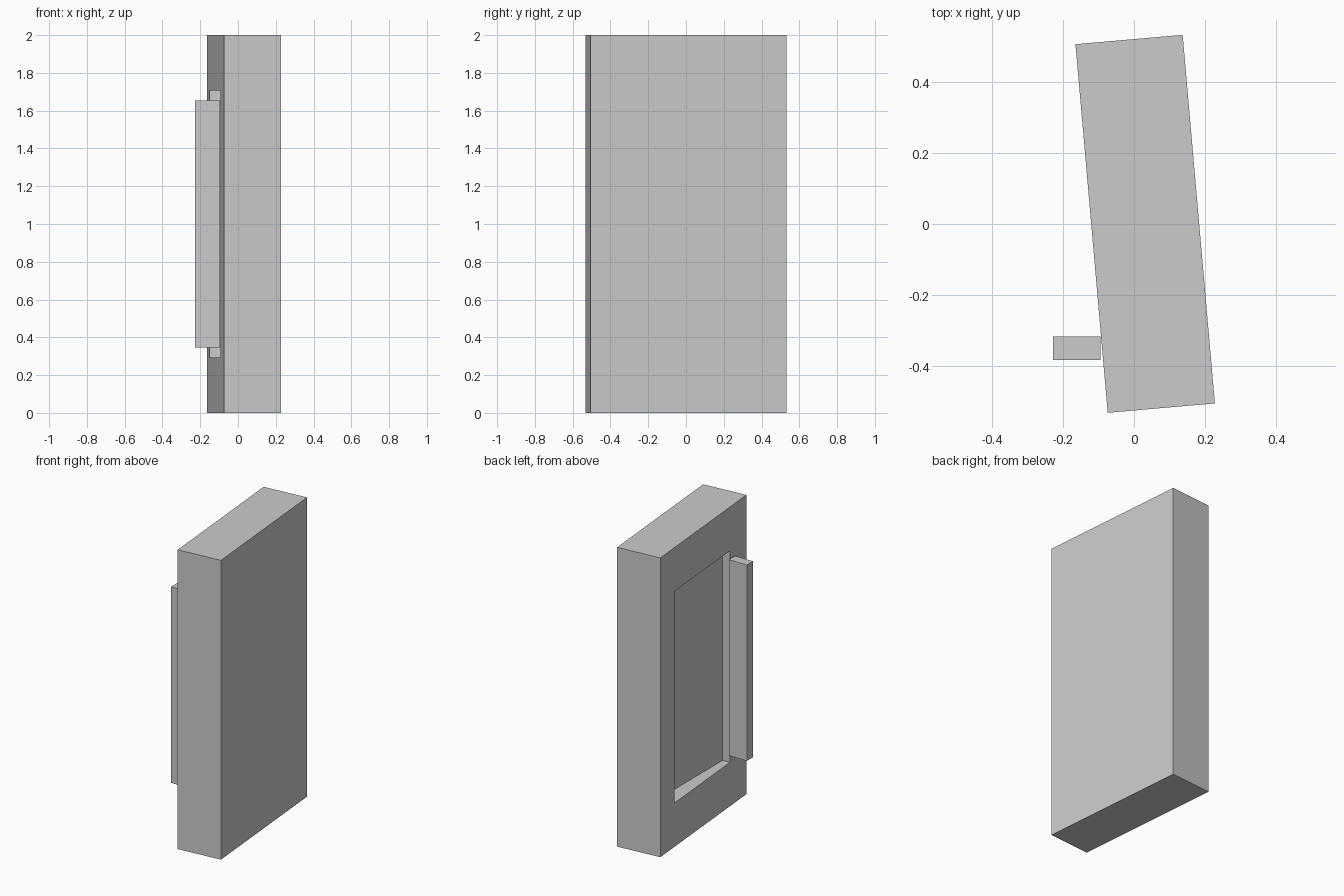
import bpy
from math import radians
from mathutils import Matrix

if "Cube" in bpy.data.objects:
    bpy.data.objects.remove(bpy.data.objects["Cube"])


def box(name, size, center, angle=0.0):
    """Box with real dimensions in its mesh, turned about z."""
    bpy.ops.mesh.primitive_cube_add(size=1)
    obj = bpy.context.object
    obj.name = name
    obj.data.transform(Matrix.Diagonal((*size, 1)))
    obj.location = center
    obj.rotation_euler.z = angle
    return obj


# Tall slab, slightly turned
slab = box("door_slab", (0.303, 1.042, 2.0), (0.0315, 0.0005, 1.0), radians(5))

# Recess in the left face, cut square to the axes so its depth tapers
cutter = box("recess_cutter", (0.26, 0.666, 1.414), (-0.168, 0.0, 1.0))
cutter.hide_render = True

cut = slab.modifiers.new("recess", 'BOOLEAN')
cut.operation = 'DIFFERENCE'
cut.solver = 'EXACT'
cut.object = cutter
bpy.context.view_layer.objects.active = slab
bpy.ops.object.modifier_apply(modifier=cut.name)
bpy.data.objects.remove(cutter, do_unlink=True)

# Upright bar handle beside the recess, square to the axes
box("bar_handle", (0.133, 0.065, 1.31), (-0.161, -0.35, 1.0))
